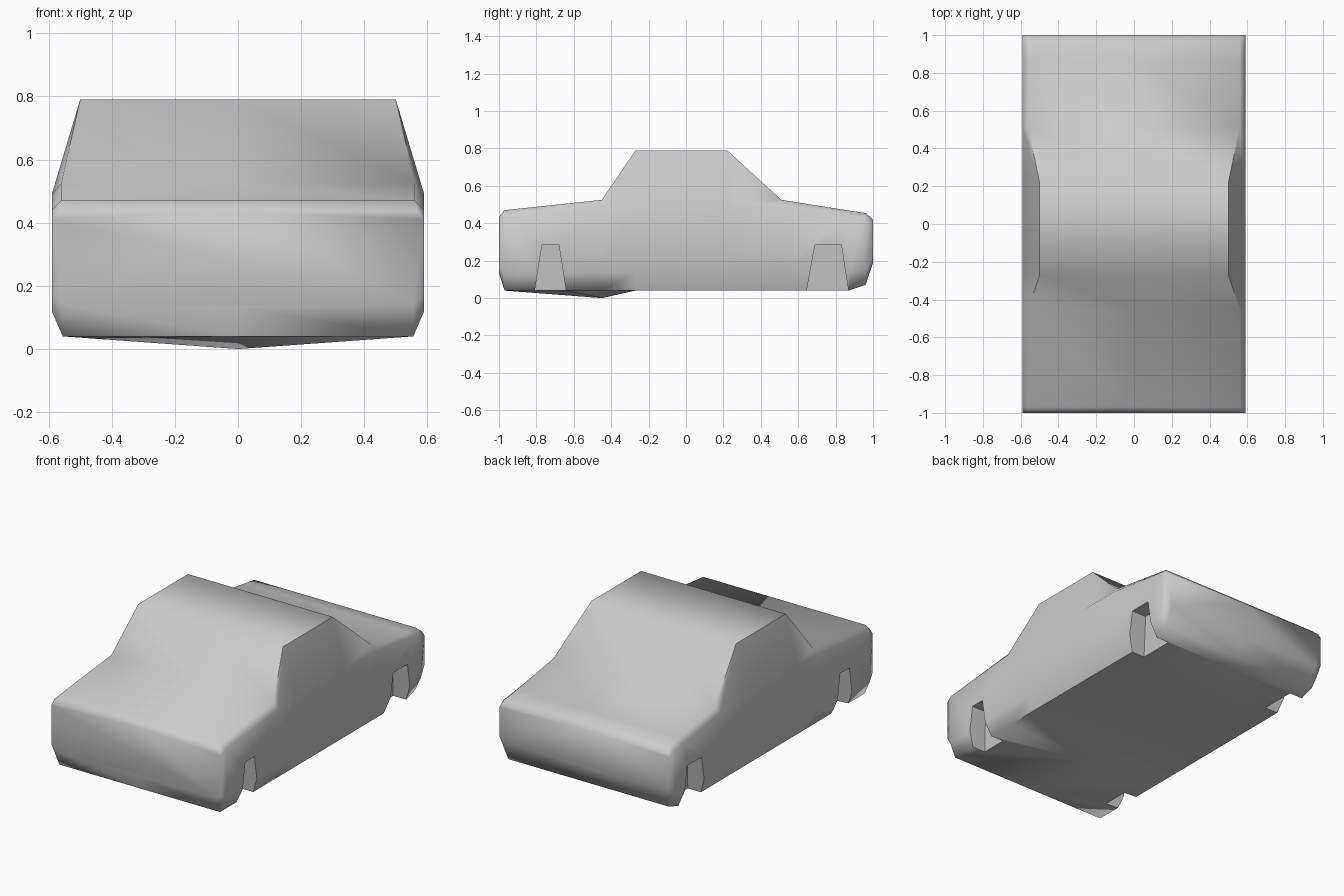
import bpy
import bmesh

default = bpy.data.objects.get("Cube")
if default:
    bpy.data.objects.remove(default, do_unlink=True)


def make_material(name, color):
    mat = bpy.data.materials.new(name)
    mat.use_nodes = True
    mat.diffuse_color = color
    mat.node_tree.nodes["Principled BSDF"].inputs["Base Color"].default_value = color
    return mat


def make_object(name, bm):
    bmesh.ops.recalc_face_normals(bm, faces=bm.faces)
    mesh = bpy.data.meshes.new(name)
    bm.to_mesh(mesh)
    bm.free()
    obj = bpy.data.objects.new(name, mesh)
    bpy.context.collection.objects.link(obj)
    return obj


def loft(name, rings):
    """Skin closed rings of equal length and cap both ends."""
    bm = bmesh.new()
    loops = [[bm.verts.new(p) for p in ring] for ring in rings]
    count = len(loops[0])
    for a, b in zip(loops, loops[1:]):
        for i in range(count):
            j = (i + 1) % count
            bm.faces.new((a[i], a[j], b[j], b[i]))
    bm.faces.new(loops[0])
    bm.faces.new(loops[-1])
    return make_object(name, bm)


def section(y, keel, floor, sill, shoulder, top_x, top_z):
    """Cross-section of the shell, mirrored about the centre line."""
    half = [(0.555, floor), (0.59, sill), (0.59, shoulder), (top_x, top_z)]
    right = [(x, y, z) for x, z in half]
    left = [(-x, y, z) for x, z in reversed(half)]
    return [(0, y, keel)] + right + [(0, y, top_z)] + left


# Body shell: y, keel, floor, sill, shoulder, top half width, top height
stations = [
    (-1.00, 0.135, 0.14, 0.17, 0.41, 0.57, 0.435),
    (-0.97, 0.04, 0.04, 0.12, 0.44, 0.56, 0.47),
    (-0.45, 0.00, 0.04, 0.14, 0.49, 0.56, 0.525),
    (-0.27, 0.04, 0.04, 0.14, 0.49, 0.50, 0.79),
    (0.22, 0.04, 0.04, 0.14, 0.49, 0.50, 0.79),
    (0.51, 0.04, 0.04, 0.14, 0.49, 0.56, 0.525),
    (0.87, 0.04, 0.04, 0.14, 0.44, 0.56, 0.468),
    (0.96, 0.07, 0.07, 0.15, 0.43, 0.56, 0.455),
    (1.00, 0.19, 0.195, 0.22, 0.40, 0.57, 0.42),
]
body = loft("car_body", [section(*s) for s in stations])
body.data.materials.append(make_material("body grey", (0.6, 0.6, 0.6, 1)))


# Wheel arches cut into both sides, slightly shallower towards the roof
def arch_ring(side, x_low, x_high, y0, y1, y2, y3):
    return [(side * x_low, y0, -0.1), (side * x_high, y1, 0.285),
            (side * x_high, y2, 0.285), (side * x_low, y3, -0.1)]


bpy.context.view_layer.objects.active = body
arches = {"front": (-0.83, -0.77, -0.68, -0.62),
          "rear": (0.62, 0.69, 0.83, 0.89)}
for name, ys in arches.items():
    for side in (-1, 1):
        cutter = loft(name + "_arch_cutter", [
            arch_ring(side, 0.45, 0.49, *ys),
            arch_ring(side, 0.7, 0.7, *ys)])
        cutter.hide_render = True
        cut = body.modifiers.new("wheel_arch", "BOOLEAN")
        cut.operation = "DIFFERENCE"
        cut.solver = "EXACT"
        cut.object = cutter
        bpy.ops.object.modifier_apply(modifier=cut.name)
        bpy.data.objects.remove(cutter, do_unlink=True)

# Soft shading over the shell, crisp roof rails and arch lips
bpy.ops.object.select_all(action="DESELECT")
body.select_set(True)
bpy.ops.object.shade_smooth_by_angle(angle=1.2)
